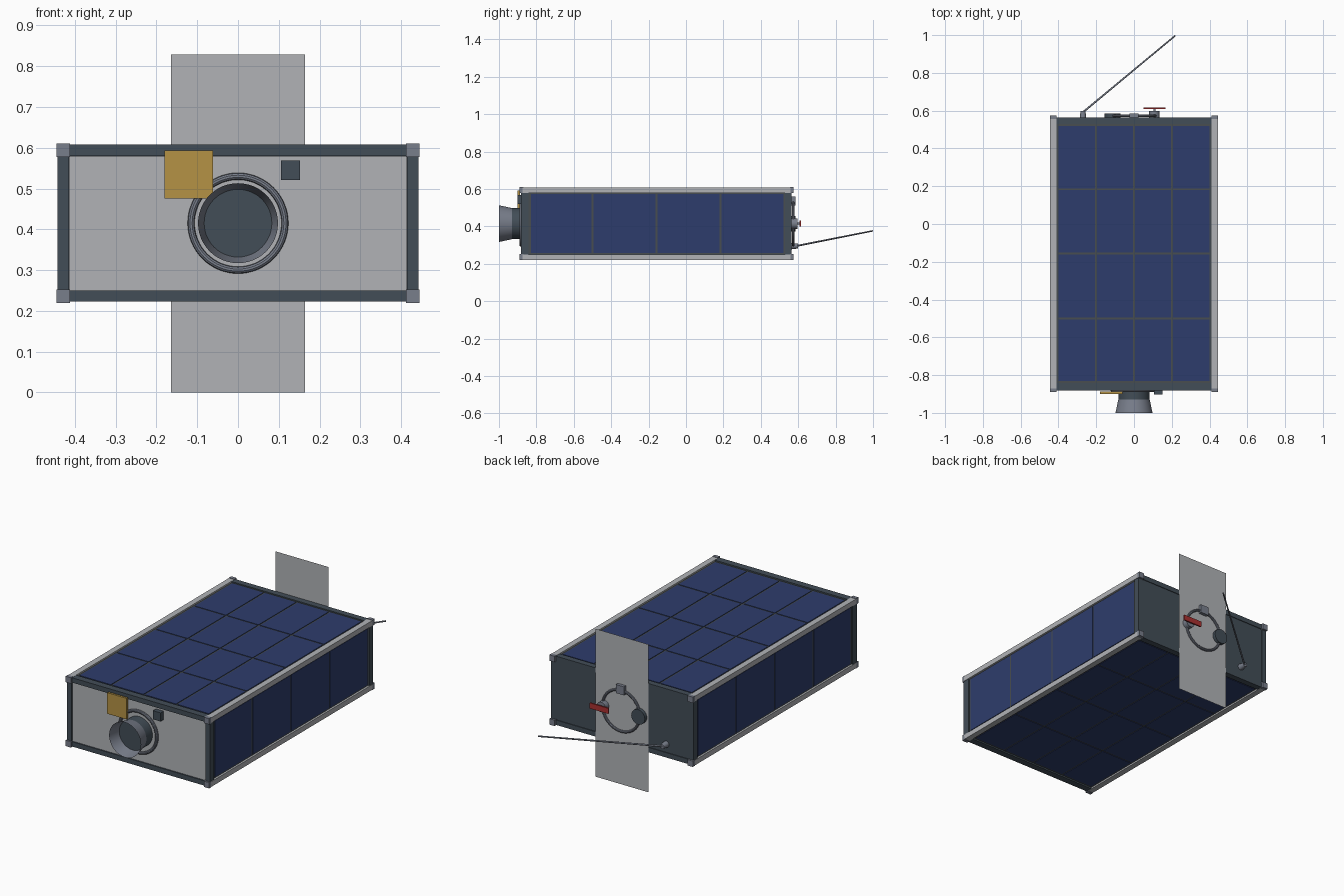
import bpy, bmesh, math
from mathutils import Vector

if "Cube" in bpy.data.objects:
    bpy.data.objects.remove(bpy.data.objects["Cube"])


def mat(name, r, g, b):
    m = bpy.data.materials.new(name)
    m.diffuse_color = (r, g, b, 1)
    m.use_nodes = True
    m.node_tree.nodes["Principled BSDF"].inputs["Base Color"].default_value = m.diffuse_color
    return m


LIGHT = mat("light aluminium", 0.44, 0.45, 0.47)
GREY = mat("mid grey metal", 0.19, 0.21, 0.26)
DARK = mat("dark frame", 0.055, 0.075, 0.095)
SEAM = mat("cell seam grey", 0.065, 0.075, 0.08)
BLUE = mat("solar blue", 0.027, 0.046, 0.15)
GOLD = mat("gold foil", 0.46, 0.29, 0.06)
RED = mat("red tag", 0.40, 0.03, 0.03)


def finish(name, bm, m):
    me = bpy.data.meshes.new(name)
    bm.to_mesh(me)
    bm.free()
    me.materials.append(m)
    o = bpy.data.objects.new(name, me)
    bpy.context.collection.objects.link(o)
    return o


def add_box(bm, x0, x1, y0, y1, z0, z1):
    vs = bmesh.ops.create_cube(bm, size=1)["verts"]
    for v in vs:
        v.co = Vector((x1 if v.co.x > 0 else x0, y1 if v.co.y > 0 else y0, z1 if v.co.z > 0 else z0))


def box(name, m, *b):
    bm = bmesh.new()
    add_box(bm, *b)
    return finish(name, bm, m)


def smooth(o):
    bpy.ops.object.select_all(action='DESELECT')
    o.select_set(True)
    bpy.context.view_layer.objects.active = o
    bpy.ops.object.shade_smooth_by_angle(angle=math.radians(35))


def rod(name, m, a, b, r1, r2, seg=32, caps=True):
    """Cylinder or cone from point a to point b."""
    a, b = Vector(a), Vector(b)
    bm = bmesh.new()
    bmesh.ops.create_cone(bm, cap_ends=caps, segments=seg, radius1=r1, radius2=r2, depth=(b - a).length)
    rot = (b - a).to_track_quat('Z', 'Y')
    for v in bm.verts:
        v.co = rot @ v.co + (a + b) / 2
    o = finish(name, bm, m)
    smooth(o)
    return o


def ring(name, m, y, major, minor):
    bpy.ops.mesh.primitive_torus_add(location=(0, y, ZC), rotation=(math.pi / 2, 0, 0), major_radius=major,
                                     minor_radius=minor, major_segments=64, minor_segments=10)
    o = bpy.context.object
    o.name = name
    o.data.materials.append(m)
    smooth(o)


ZC = 0.415          # height of the body centre
Y0, Y1 = -0.875, 0.56

# Body core and front face plate
box("body_core", DARK, -0.432, 0.432, Y0 + 0.008, Y1, 0.232, 0.598)
box("front_panel", LIGHT, -0.414, 0.414, Y0, Y0 + 0.01, 0.25, 0.58)

# Long corner rails with end caps
for sx, xn in ((-1, "left"), (1, "right")):
    for sz, zn in ((-1, "lower"), (1, "upper")):
        cx, cz = sx * 0.428, ZC + sz * 0.179
        box(f"{zn}_{xn}_rail", LIGHT, cx - 0.0165, cx + 0.0165, -0.875, 0.56, cz - 0.0145, cz + 0.0145)
        for yn, y in (("front", -0.88), ("back", 0.565)):
            box(f"{zn}_{xn}_{yn}_cap", GREY, cx - 0.0165, cx + 0.0165, y - 0.01, y + 0.01, cz - 0.0165, cz + 0.0165)

# End frames: four dark beams at each end
for yn, ya, yb in (("front", -0.881, -0.843), ("back", 0.53, 0.564)):
    bm = bmesh.new()
    for s in (-1, 1):
        x, z = s * 0.4285, ZC + s * 0.179
        add_box(bm, x - 0.0135, x + 0.0135, ya, yb, 0.25, 0.58)
        add_box(bm, -0.413, 0.413, ya, yb, z - 0.0135, z + 0.0135)
    finish(f"{yn}_end_frame", bm, DARK)

# Solar panels: seam-coloured backing with blue cells on four sides
ROWS = [-0.835, -0.5, -0.157, 0.184, 0.525]
COLS = [-0.405, -0.202, 0, 0.202, 0.405]
G = 0.005
for s, n in ((1, "top"), (-1, "bottom")):
    z = lambda d: sorted((ZC + s * 0.17, ZC + s * d))
    box(f"{n}_panel_backing", SEAM, -0.41, 0.41, -0.841, 0.53, *z(0.186))
    bm = bmesh.new()
    for ya, yb in zip(ROWS, ROWS[1:]):
        for xa, xb in zip(COLS, COLS[1:]):
            add_box(bm, xa + G, xb - G, ya + G, yb - G, *z(0.189))
    finish(f"{n}_solar_cells", bm, BLUE)
for s, n in ((1, "right"), (-1, "left")):
    x = lambda d: sorted((s * 0.42, s * d))
    box(f"{n}_panel_backing", SEAM, *x(0.435), -0.841, 0.53, 0.252, 0.578)
    bm = bmesh.new()
    for ya, yb in zip(ROWS, ROWS[1:]):
        add_box(bm, *x(0.438), ya + G, yb - G, 0.259, 0.573)
    finish(f"{n}_solar_cells", bm, BLUE)

# Front lens: mounting ring, collar and open flared hood
ring("front_mount_ring", GREY, -0.882, 0.115, 0.0085)
rod("lens_collar", DARK, (0, -0.87, ZC), (0, -0.932, ZC), 0.083, 0.083, 48)
rod("lens_hood", GREY, (0, -0.915, ZC), (0, -1.0, ZC), 0.08, 0.098, 48, caps=False)

# Front gold patch and small sensor
box("gold_patch", GOLD, -0.18, -0.061, -0.9, -0.888, 0.475, 0.593)
box("front_sensor", DARK, 0.105, 0.152, -0.902, -0.87, 0.521, 0.569)

# Thin tall rear plate
bm = bmesh.new()
vs = [bm.verts.new((x, 0.567, z)) for x, z in ((-0.164, 0), (-0.164, 0.828), (0.164, 0.828), (0.164, 0))]
bm.faces.new(vs)
finish("rear_plate", bm, LIGHT)

# Rear ring with its fittings
ring("rear_ring", GREY, 0.573, 0.115, 0.007)
rod("rear_disc", DARK, (-0.113, 0.56, ZC), (-0.113, 0.586, ZC), 0.042, 0.042)
box("rear_block", GREY, -0.025, 0.025, 0.56, 0.585, 0.512, 0.56)
rod("tag_post", GREY, (0.108, 0.56, ZC), (0.108, 0.597, ZC), 0.028, 0.028)
rod("tag_pin", GREY, (0.108, 0.59, ZC), (0.108, 0.61, ZC), 0.006, 0.006, 12)
box("red_tag", RED, 0.05, 0.166, 0.608, 0.616, 0.4, 0.431)

# Whip antenna
rod("antenna_base", GREY, (-0.27, 0.558, 0.295), (-0.27, 0.598, 0.295), 0.018, 0.013, 16)
rod("antenna_rod", GREY, (-0.27, 0.592, 0.296), (0.218, 0.997, 0.376), 0.005, 0.004, 12)
